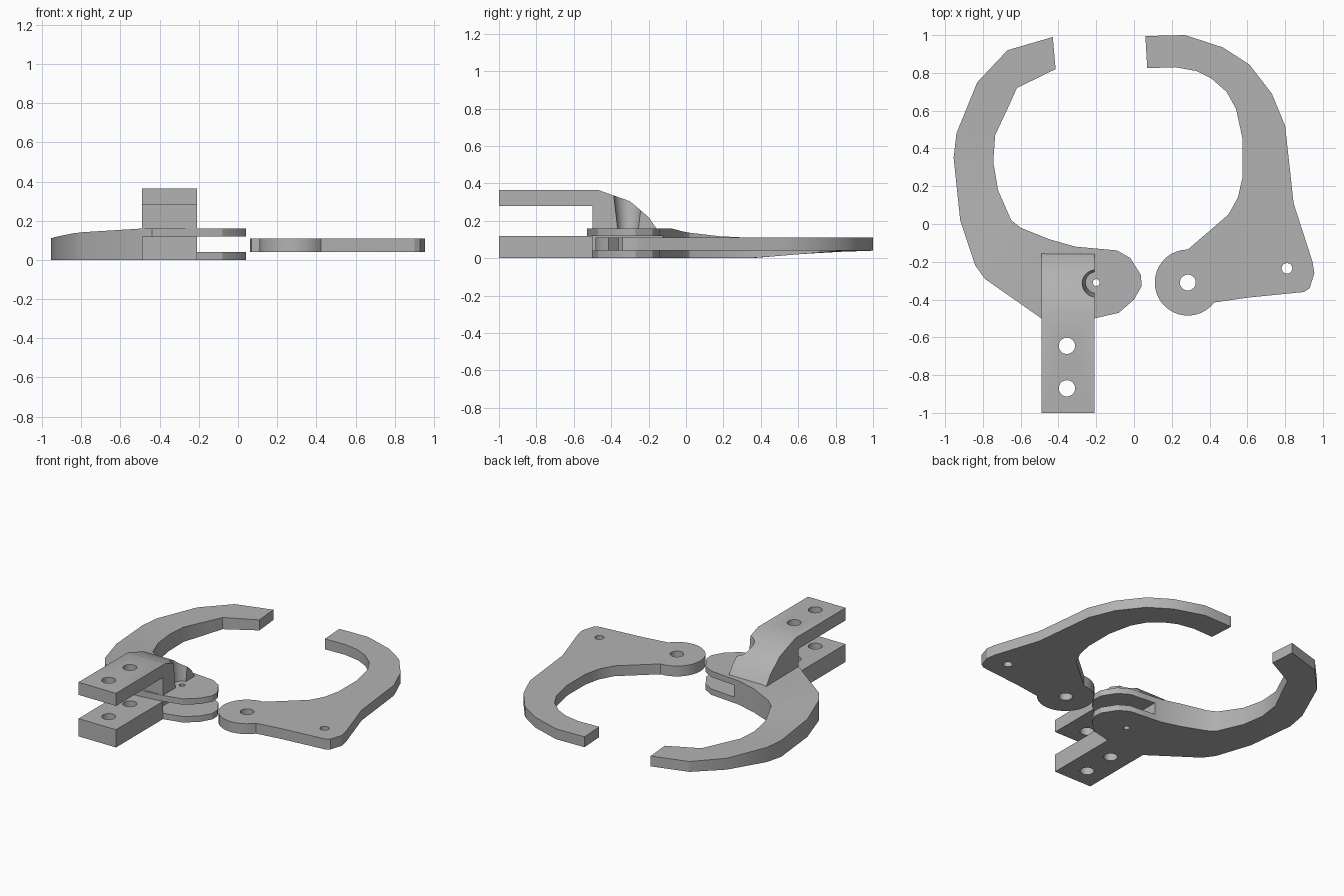
import bpy, bmesh
from math import atan2, cos, sin, radians, degrees

default_cube = bpy.data.objects.get("Cube")
if default_cube:
    bpy.data.objects.remove(default_cube, do_unlink=True)

steel = bpy.data.materials.new("plain grey")
steel.use_nodes = True
steel.diffuse_color = (0.45, 0.45, 0.45, 1)
steel.node_tree.nodes["Principled BSDF"].inputs["Base Color"].default_value = steel.diffuse_color


def make_object(name, bm):
    """Turn a bmesh into a scene object with consistent normals."""
    bmesh.ops.recalc_face_normals(bm, faces=bm.faces)
    mesh = bpy.data.meshes.new(name)
    bm.to_mesh(mesh)
    bm.free()
    mesh.materials.append(steel)
    obj = bpy.data.objects.new(name, mesh)
    bpy.context.collection.objects.link(obj)
    return obj


def extrude_outline(name, points, offset):
    """Extrude a closed outline of 3D points along an offset vector."""
    bm = bmesh.new()
    face = bm.faces.new([bm.verts.new(p) for p in points])
    result = bmesh.ops.extrude_face_region(bm, geom=[face], use_keep_orig=True)
    moved = [v for v in result["geom"] if isinstance(v, bmesh.types.BMVert)]
    bmesh.ops.translate(bm, verts=moved, vec=offset)
    return make_object(name, bm)


def box(name, x0, x1, y0, y1, z0, z1):
    corners = [(x0, y0, z0), (x1, y0, z0), (x1, y1, z0), (x0, y1, z0)]
    return extrude_outline(name, corners, (0, 0, z1 - z0))


def cone(name, x, y, z0, z1, r0, r1):
    bm = bmesh.new()
    bmesh.ops.create_cone(bm, cap_ends=True, segments=32, radius1=r0, radius2=r1, depth=z1 - z0)
    bmesh.ops.translate(bm, verts=bm.verts, vec=(x, y, (z0 + z1) / 2))
    return make_object(name, bm)


def cut(target, cutters):
    """Subtract each cutter from the target and delete the cutter."""
    bpy.context.view_layer.objects.active = target
    for cutter in cutters:
        cutter.hide_render = True
        mod = target.modifiers.new("cut", "BOOLEAN")
        mod.operation = "DIFFERENCE"
        mod.solver = "EXACT"
        mod.object = cutter
        bpy.ops.object.modifier_apply(modifier=mod.name)
        bpy.data.objects.remove(cutter, do_unlink=True)


def drill(target, holes):
    """Drill vertical through holes given as x, y, radius."""
    cut(target, [cone("drill", x, y, -1, 1, r, r) for x, y, r in holes])


# Forked jaw: stations of (outer, inner) edge points from the tip to the nose
stations = [
    (-.43, .99, -.415, .82), (-.67, .92, -.62, .72), (-.83, .75, -.665, .62),
    (-.94, .48, -.735, .47), (-.955, .35, -.745, .33), (-.92, .02, -.72, .18),
    (-.84, -.22, -.65, .02), (-.79, -.29, -.60, -.02), (-.49, -.50, -.45, -.08),
    (-.44, -.53, -.31, -.12), (-.21, -.50, -.20, -.13), (-.08, -.47, -.09, -.14),
    (0, -.40, -.02, -.18), (.04, -.33, .037, -.27)]


def jaw_top(x, y):
    """Top height: tapers with the angle around the middle of the arc."""
    angle = degrees(atan2(-x - .4, .35 - y))
    if y > .3 or angle >= 90:
        return .11
    steps = [(10, .16), (35, .138), (60, .118), (90, .11)]
    if angle <= 10:
        return .16
    for (a, p), (b, q) in zip(steps, steps[1:]):
        if angle <= b:
            return p + (q - p) * (angle - a) / (b - a)


def jaw_bottom(y):
    return .04 * min(1, max(0, (y - .35) / .48))


bm = bmesh.new()
rings = []
for ox, oy, ix, iy in stations:
    ring = [(ox, oy, jaw_bottom(oy)), (ix, iy, jaw_bottom(iy)),
            (ix, iy, jaw_top(ix, iy)), (ox, oy, jaw_top(ox, oy))]
    rings.append([bm.verts.new(p) for p in ring])
for near, far in zip(rings, rings[1:]):
    for i in range(4):
        j = (i + 1) % 4
        bm.faces.new((near[i], near[j], far[j], far[i]))
bm.faces.new(rings[0])
bm.faces.new(rings[-1])
forked_jaw = make_object("forked_jaw", bm)
cut(forked_jaw, [box("slot_cutter", -.27, .3, -.8, .1, .04, .12)])
drill(forked_jaw, [(-.2, -.31, .018)])

# Flat jaw: hook outline joined to a round pivot ear
ear_x, ear_y, ear_r = .285, -.31, .175
hook_outer = [
    (.06, .995), (.27, 1), (.47, .935), (.61, .845), (.73, .69), (.80, .52),
    (.845, .11), (.945, -.20), (.955, -.26), (.93, -.34), (.90, -.36), (.60, -.39)]
ear = []
for i in range(25):
    a = radians(-37 - i * 233 / 24)
    ear.append((ear_x + ear_r * cos(a), ear_y + ear_r * sin(a)))
hook_inner = [
    (.50, .05), (.55, .14), (.575, .25), (.575, .45), (.54, .61), (.49, .70),
    (.41, .77), (.33, .81), (.22, .83), (.07, .825)]
outline = [(x, y, .04) for x, y in hook_outer + ear + hook_inner]
flat_jaw = extrude_outline("flat_jaw", outline, (0, 0, .07))
drill(flat_jaw, [(ear_x, ear_y, .042), (.81, -.235, .028)])

# Handle bracket: stepped upper arm and plain lower arm with matching holes
left, right = -.49, -.21
profile = [(-1, .28), (-1, .365), (-.47, .365), (-.30, .305), (-.20, .22), (-.155, .155),
           (-.5, .155), (-.5, .28)]
upper_arm = extrude_outline("upper_arm", [(left, y, z) for y, z in profile], (right - left, 0, 0))
lower_arm = box("lower_arm", left, right, -1, -.5, 0, .12)
cut(upper_arm, [cone("pin_clearance", -.2, -.31, .1, .4, .05, .085)])
for arm in (upper_arm, lower_arm):
    drill(arm, [(-.355, -.645, .043), (-.355, -.87, .043)])

# Smooth the curved sides while keeping crisp edges
bpy.ops.object.select_all(action="DESELECT")
for obj in (forked_jaw, flat_jaw, upper_arm, lower_arm):
    obj.select_set(True)
    bpy.context.view_layer.objects.active = obj
bpy.ops.object.shade_smooth_by_angle(angle=radians(25))
